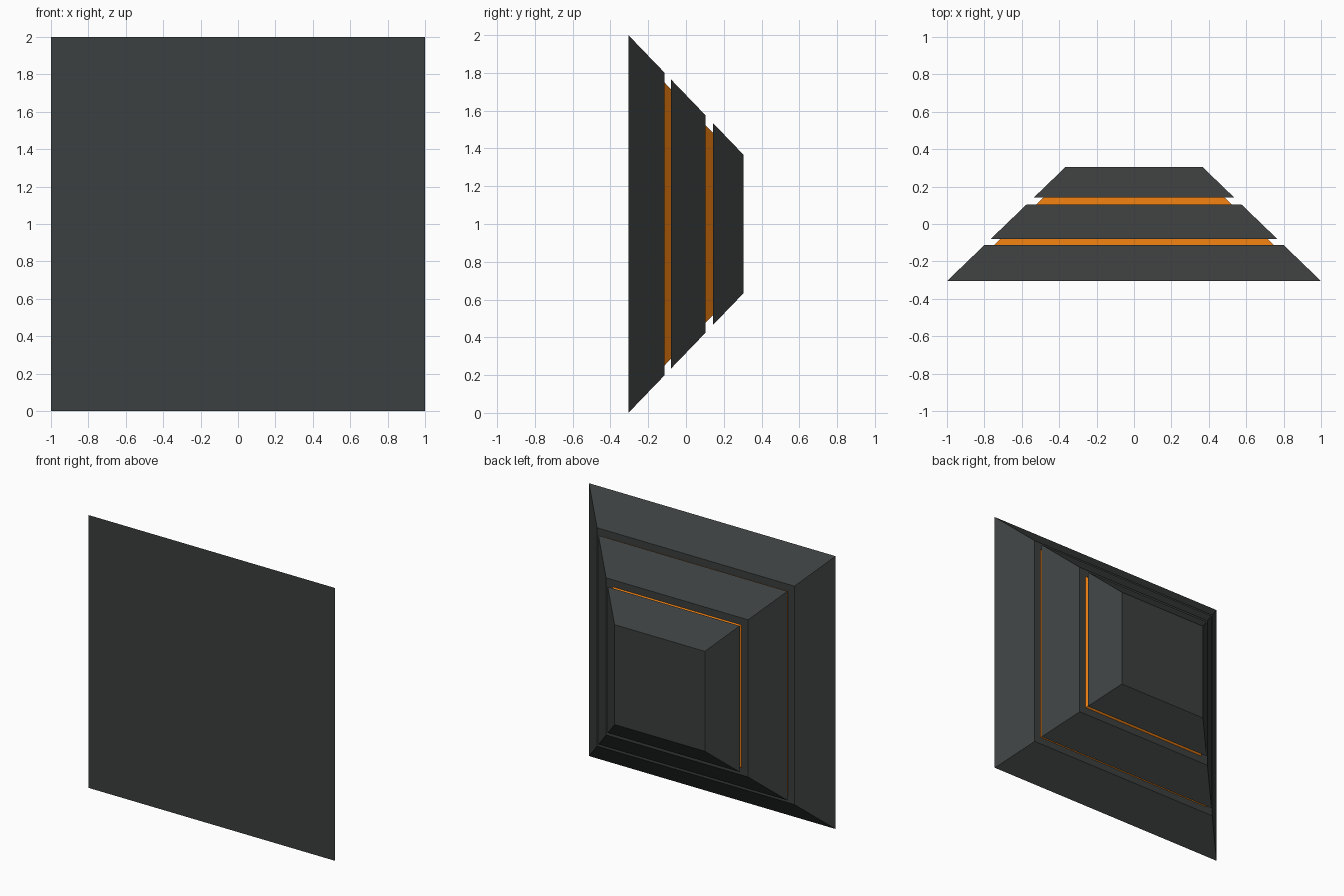
import bpy, bmesh

if "Cube" in bpy.data.objects:
    bpy.data.objects.remove(bpy.data.objects["Cube"])


def material(name, rgb):
    m = bpy.data.materials.new(name)
    m.diffuse_color = (*rgb, 1)
    m.use_nodes = True
    m.node_tree.nodes["Principled BSDF"].inputs["Base Color"].default_value = m.diffuse_color
    return m


dark = material("dark_shell", (0.045, 0.05, 0.05))
orange = material("orange_core", (0.8, 0.2, 0.005))

BASE_Y, BACK_Y, BACK_HALF = -0.305, 0.305, 0.366
SLOPE = (1 - BACK_HALF) / (BACK_Y - BASE_Y)


def half_at(y, inset=0.0):
    return 1 - SLOPE * (y - BASE_Y) - inset


def frustum(name, y0, y1, mat, inset=0.0):
    # square slice of the pyramid whose axis runs along y
    bm = bmesh.new()
    rings = []
    for y in (y0, y1):
        h = half_at(y, inset)
        rings.append([bm.verts.new((sx * h, y, 1 + sz * h))
                      for sx, sz in ((-1, -1), (1, -1), (1, 1), (-1, 1))])
    a, b = rings
    bm.faces.new(a)
    bm.faces.new(b)
    for i in range(4):
        j = (i + 1) % 4
        bm.faces.new((a[i], a[j], b[j], b[i]))
    bmesh.ops.recalc_face_normals(bm, faces=bm.faces)
    me = bpy.data.meshes.new(name)
    bm.to_mesh(me)
    bm.free()
    me.materials.append(mat)
    ob = bpy.data.objects.new(name, me)
    bpy.context.collection.objects.link(ob)


# Three dark tiers
tiers = [("base_tier", BASE_Y, -0.113), ("middle_tier", -0.08, 0.103),
         ("back_tier", 0.142, BACK_Y)]
for name, y0, y1 in tiers:
    frustum(name, y0, y1, dark)

# Orange bands filling the recessed gaps
frustum("lower_band", -0.113, -0.08, orange, inset=0.052)
frustum("upper_band", 0.103, 0.142, orange, inset=0.052)
